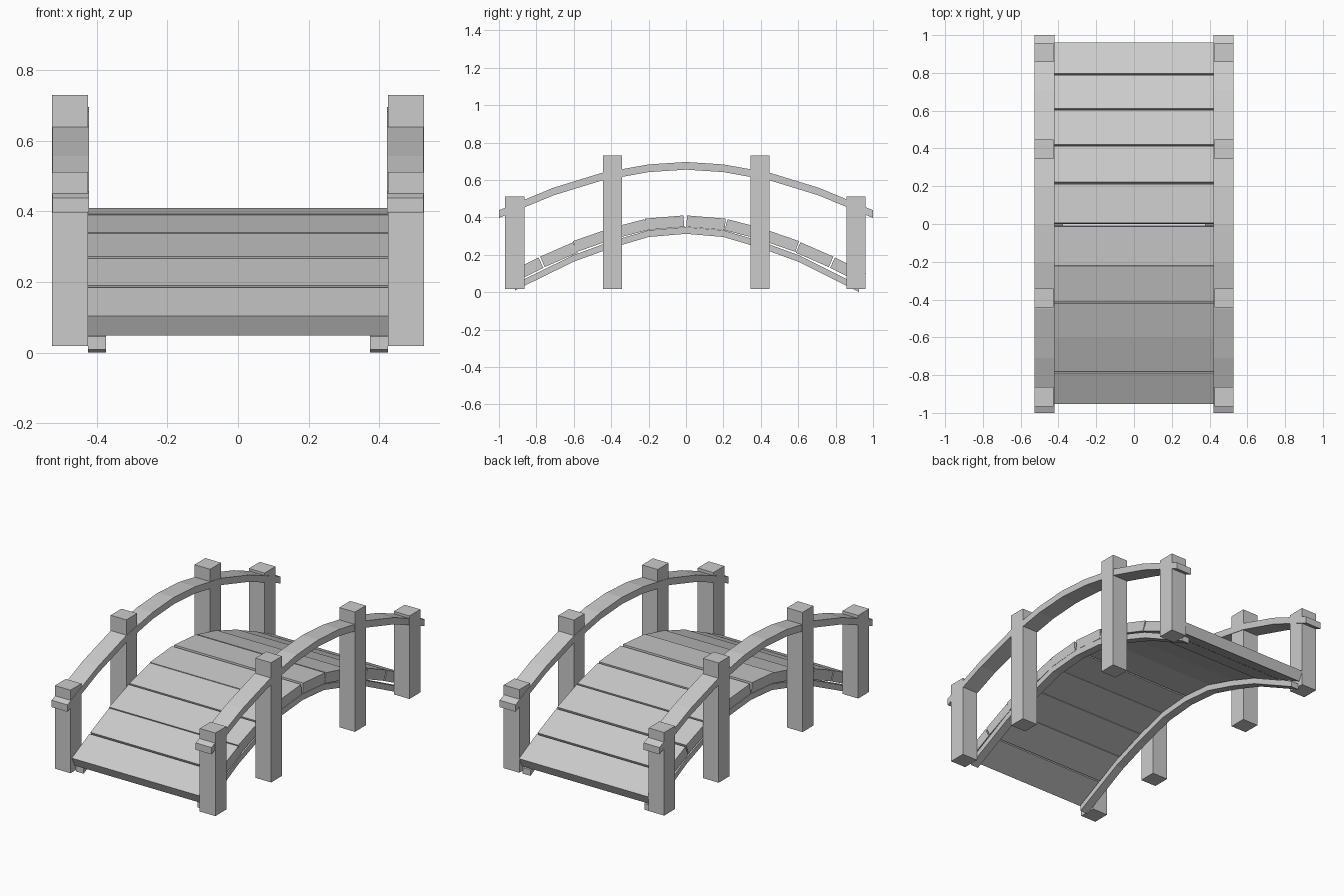
import bpy, bmesh

if "Cube" in bpy.data.objects:
    bpy.data.objects.remove(bpy.data.objects["Cube"])


def prism(name, profile, x0, x1):
    """Extrude a closed (y, z) outline along x."""
    bm = bmesh.new()
    face = bm.faces.new([bm.verts.new((x0, y, z)) for y, z in profile])
    ext = bmesh.ops.extrude_face_region(bm, geom=[face])
    moved = [v for v in ext["geom"] if isinstance(v, bmesh.types.BMVert)]
    bmesh.ops.translate(bm, verts=moved, vec=(x1 - x0, 0, 0))
    bmesh.ops.recalc_face_normals(bm, faces=bm.faces)
    mesh = bpy.data.meshes.new(name)
    bm.to_mesh(mesh)
    bm.free()
    obj = bpy.data.objects.new(name, mesh)
    bpy.context.collection.objects.link(obj)
    return obj


def band(top, thick):
    """Closed outline of a strip hanging below a polyline."""
    return top + [(y, z - thick) for y, z in reversed(top)]


def arch(half):
    """Mirror a half polyline (starting at y = 0) to both sides."""
    return [(-y, z) for y, z in reversed(half[1:])] + half


rail_top = arch([(0, 0.696), (0.2, 0.683), (0.45, 0.638), (0.71, 0.558), (1.0, 0.438)])
beam_top = arch([(0, 0.348), (0.2, 0.331), (0.4, 0.272), (0.6, 0.199), (0.926, 0.036)])
beam_top[0] = (-0.915, 0.045)

# Handrails, support beams and posts on both sides
for side, s in (("left", -1), ("right", 1)):
    prism(f"{side}_handrail", band(rail_top, 0.041), s * 0.422, s * 0.526)
    prism(f"{side}_beam", band(beam_top, 0.036), s * 0.375, s * 0.426)
    for i, (y0, y1, top) in enumerate([(-0.967, -0.864, 0.512), (-0.443, -0.341, 0.73),
                                       (0.345, 0.447, 0.73), (0.857, 0.959, 0.512)]):
        prism(f"{side}_post_{i + 1}",
              [(y0, 0.018), (y1, 0.018), (y1, top), (y0, top)], s * 0.425, s * 0.528)

# Deck planks: top edge spans (y, z) from the middle outwards
spans = [((0.006, 0.41), (0.212, 0.393)), ((0.222, 0.39), (0.413, 0.341)),
         ((0.42, 0.337), (0.604, 0.273)), ((0.612, 0.267), (0.788, 0.19)),
         ((0.797, 0.185), (0.962, 0.103))]
thick = 0.061
for end, s, shift in (("front", -1, 0.008), ("back", 1, 0.0)):
    for i, ((ya, za), (yb, zb)) in enumerate(spans):
        run, drop = yb - ya, zb - za
        length = (run * run + drop * drop) ** 0.5
        dy, dz = drop / length * thick, -run / length * thick
        outline = [(ya, za), (yb, zb), (yb + dy, zb + dz), (ya + dy, za + dz)]
        off = shift if i > 2 else -shift if i == 0 else 0.0
        prism(f"{end}_plank_{i + 1}", [(s * y + off, z) for y, z in outline], -0.425, 0.425)
